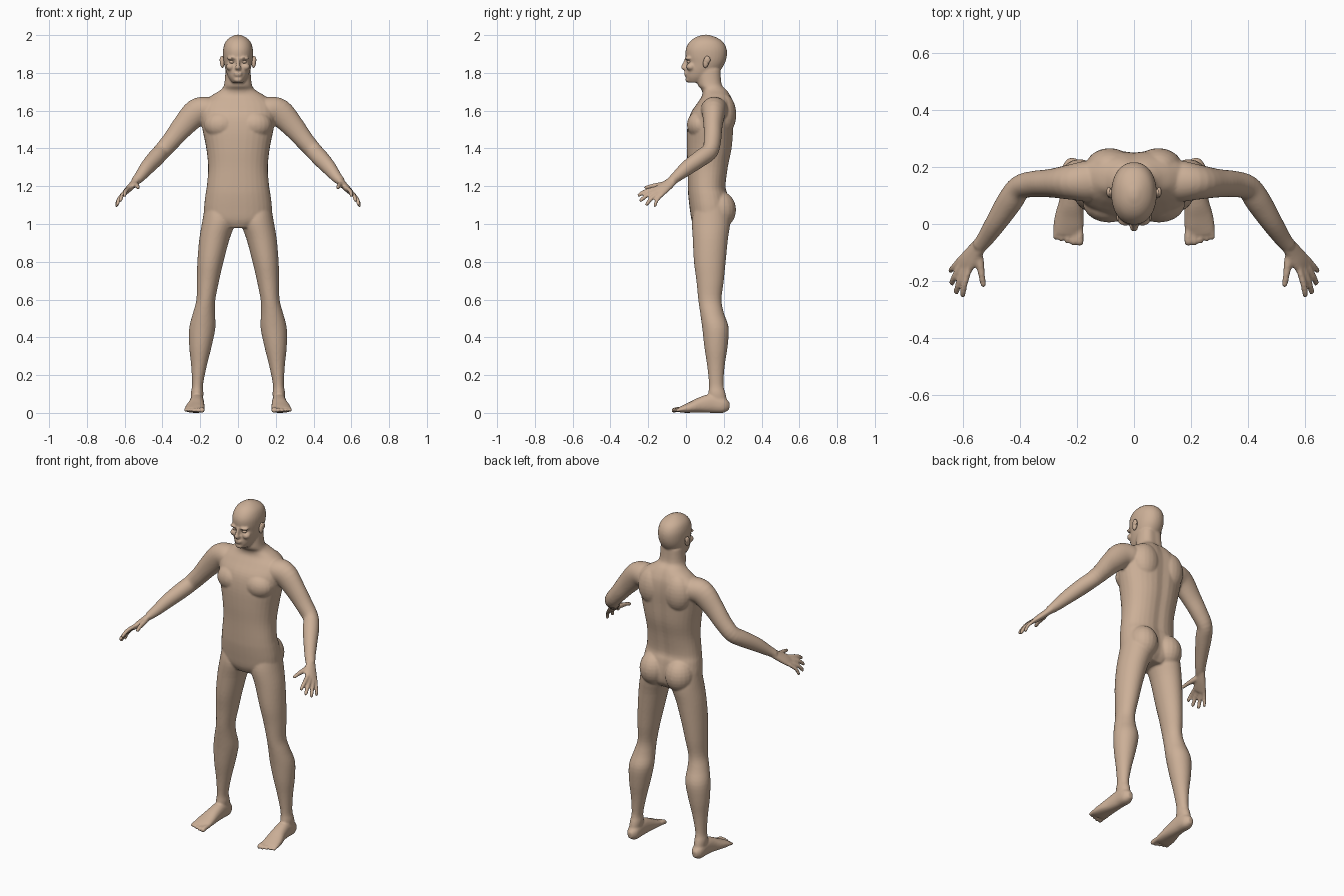
import bpy, bmesh, math
from mathutils import Vector, Matrix

skin = bpy.data.materials.new("skin")
skin.diffuse_color = (0.6, 0.43, 0.31, 1)
body = bmesh.new()


def catmull(a, b, c, d, t):
    return [0.5 * (2*q + (r-p)*t + (2*p-5*q+4*r-s)*t*t + (3*q-p-3*r+s)*t**3)
            for p, q, r, s in zip(a, b, c, d)]


def loft(sections, side=None, flat=False, power=2.0, groove=0.0, sx=1, steps=4, n=32):
    """Closed tube through (x, y, z, radius_a, radius_b) sections."""
    secs, last = [], len(sections) - 1
    for i in range(last):
        k = [sections[max(0, min(last, i + o))] for o in (-1, 0, 1, 2)]
        secs += [catmull(*k, s / steps) for s in range(steps)]
    secs.append(sections[-1])
    rings = []
    for i, s in enumerate(secs):
        c = Vector(s[:3])
        if flat:
            u, v = Vector((1, 0, 0)), Vector((0, 1, 0))
        else:
            t = (Vector(secs[min(i+1, len(secs)-1)][:3]) - Vector(secs[max(i-1, 0)][:3])).normalized()
            u = Vector(side) if side else t.cross(Vector((0, 0, 1)))
            u = (u - t * u.dot(t)).normalized()
            v = t.cross(u)
        ring = []
        for j in range(n):
            a = 2 * math.pi * j / n
            ca, sa = math.cos(a), math.sin(a)
            px = math.copysign(abs(ca) ** (2 / power), ca) * s[3]
            py = math.copysign(abs(sa) ** (2 / power), sa) * s[4]
            if sa > 0:
                py -= groove * math.exp(-(px / 0.03) ** 2)
            p = c + u * px + v * py
            ring.append(body.verts.new((p.x * sx, p.y, p.z)))
        rings.append(ring)
    for r0, r1 in zip(rings, rings[1:]):
        for j in range(n):
            body.faces.new((r0[j], r0[(j+1) % n], r1[(j+1) % n], r1[j]))
    body.faces.new(rings[0][::-1])
    body.faces.new(rings[-1])


def upright(rows, **kw):
    """Horizontal rings given as (z, x_min, x_max, y_front, y_back)."""
    loft([((a+b)/2, (f+k)/2, z, (b-a)/2, (k-f)/2) for z, a, b, f, k in rows], flat=True, **kw)


def blob(bm, centre, radii, tilt=0.0):
    m = Matrix.Translation(centre) @ Matrix.Rotation(tilt, 4, 'X') @ Matrix.Diagonal((*radii, 1))
    bmesh.ops.create_uvsphere(bm, u_segments=20, v_segments=14, radius=1, matrix=m)


def make_object(bm, name):
    bmesh.ops.recalc_face_normals(bm, faces=bm.faces)
    me = bpy.data.meshes.new(name)
    bm.to_mesh(me)
    bm.free()
    me.materials.append(skin)
    me.shade_smooth()
    ob = bpy.data.objects.new(name, me)
    bpy.context.collection.objects.link(ob)
    return ob


# torso and neck
torso = [(.98, .10, .05, .2), (1.02, .172, .03, .23), (1.08, .18, .02, .235), (1.15, .173, .012, .225),
         (1.2, .165, .01, .213), (1.3, .158, .008, .225), (1.4, .168, .004, .245), (1.5, .188, .006, .253),
         (1.58, .20, .022, .258), (1.64, .19, .06, .253), (1.68, .14, .085, .238), (1.71, .092, .083, .22),
         (1.74, .073, .062, .195), (1.82, .066, .06, .19)]
upright([(z, -w, w, f, b) for z, w, f, b in torso], power=2.25, groove=0.008)

# head
head = [(1.748, .03, .012, .10), (1.775, .05, .0, .15), (1.81, .064, .0, .18), (1.85, .074, .006, .205),
        (1.89, .079, -.002, .216), (1.93, .078, .0, .214), (1.965, .066, .02, .195),
        (1.988, .042, .05, .16), (2.002, .012, .09, .12)]
upright([(z, -w, w, f, b) for z, w, f, b in head], power=2.15)

# nose, lips, chin
loft([(0, .004, 1.878, .008, .01), (0, -.006, 1.85, .009, .012),
      (0, -.014, 1.828, .014, .014), (0, -.004, 1.815, .012, .01)], flat=True)
blob(body, (0, -.003, 1.826), (.019, .013, .009))
blob(body, (0, .0, 1.799), (.025, .011, .006))
blob(body, (0, .001, 1.788), (.021, .011, .006))
blob(body, (0, .012, 1.764), (.024, .016, .014))

for sx in (-1, 1):
    # brow, cheek, chest, shoulder blade and buttock
    blob(body, (sx*.03, .013, 1.877), (.03, .02, .009))
    blob(body, (sx*.04, .025, 1.832), (.024, .024, .02))
    blob(body, (sx*.088, .075, 1.525), (.092, .07, .075))
    blob(body, (sx*.085, .2, 1.58), (.085, .066, .11))
    blob(body, (sx*.085, .175, 1.075), (.084, .09, .10))

    # leg
    upright([(1.1, .03, .175, .05, .22), (1.02, .012, .188, .032, .235), (.92, .045, .205, .036, .222),
             (.8, .077, .215, .042, .21), (.7, .1, .218, .055, .2), (.6, .12, .22, .065, .188),
             (.53, .122, .238, .075, .2), (.45, .12, .258, .086, .226), (.35, .14, .258, .097, .22),
             (.25, .165, .248, .112, .205), (.15, .185, .243, .122, .198), (.1, .183, .25, .118, .21),
             (.04, .19, .246, .12, .222)], sx=sx)
    # foot and toes
    loft([(.217, .23, .035, .014, .018), (.217, .2, .039, .034, .04), (.217, .14, .05, .037, .05),
          (.22, .08, .042, .042, .042), (.226, .03, .03, .05, .03), (.23, -.01, .021, .053, .021),
          (.23, -.035, .016, .05, .014)], sx=sx, power=2.3)
    for i in range(5):
        x, r = .19 + .0215 * i, .0135 - .0008 * i - (.002 if i else 0)
        tip = -.072 + .007 * max(0, i - 1)
        loft([(x, -.01, .02, r, r), (x, tip + .02, .017, r, r), (x, tip + .005, .013, r, r),
              (x, tip - .004, .012, r*.5, r*.5)], sx=sx, n=12)

    # arm
    loft([(.1, .155, 1.6, .06, .06), (.16, .15, 1.605, .072, .068), (.22, .147, 1.59, .062, .072),
          (.29, .143, 1.518, .05, .06), (.35, .14, 1.445, .046, .05), (.4, .128, 1.388, .043, .046),
          (.435, .08, 1.35, .045, .045), (.48, .01, 1.3, .038, .04), (.52, -.05, 1.25, .03, .029),
          (.545, -.08, 1.225, .026, .022)], sx=sx)
    # palm, fingers, thumb
    loft([(.535, -.068, 1.232, .027, .02), (.56, -.1, 1.205, .033, .019), (.58, -.127, 1.185, .038, .017),
          (.597, -.148, 1.167, .038, .013), (.602, -.155, 1.162, .03, .008)],
         side=(.58, .62, -.53), sx=sx)
    k0, k1 = Vector((.578, -.16, 1.186)), Vector((.612, -.126, 1.152))
    tips = [(.602, -.257, 1.15), (.625, -.245, 1.122), (.642, -.213, 1.1), (.646, -.168, 1.092)]
    for i, tip in enumerate(tips):
        b, t = k0.lerp(k1, i / 3), Vector(tip)
        back = (t - b) * -.2
        mid = b.lerp(t, .5) + Vector((.005, -.005, .006))
        r = .0115 if i < 3 else .010
        loft([(*(b + back), r, r), (*mid, r, r), (*b.lerp(t, .93), r*.85, r*.85),
              (*t, r*.5, r*.5)], sx=sx, n=12)
    loft([(.548, -.09, 1.215, .015, .015), (.54, -.135, 1.207, .015, .015), (.533, -.185, 1.2, .0115, .0115),
          (.528, -.213, 1.192, .010, .010), (.527, -.22, 1.189, .005, .005)], sx=sx, n=12)

# fuse the parts into one continuous skin
ob = make_object(body, "body")
rm = ob.modifiers.new("fuse", 'REMESH')
rm.mode, rm.voxel_size, rm.use_smooth_shade = 'VOXEL', 0.006, True
sm = ob.modifiers.new("soften", 'SMOOTH')
sm.factor, sm.iterations = 0.5, 4

# ears and closed eyes
for sx, label in ((-1, "right"), (1, "left")):
    ear = bmesh.new()
    blob(ear, (sx*.083, .107, 1.858), (.012, .016, .032), -.2)
    blob(ear, (sx*.088, .112, 1.868), (.009, .017, .02), -.2)
    make_object(ear, label + "_ear")
    eye = bmesh.new()
    blob(eye, (sx*.031, .018, 1.858), (.015, .013, .009))
    make_object(eye, label + "_eye")
